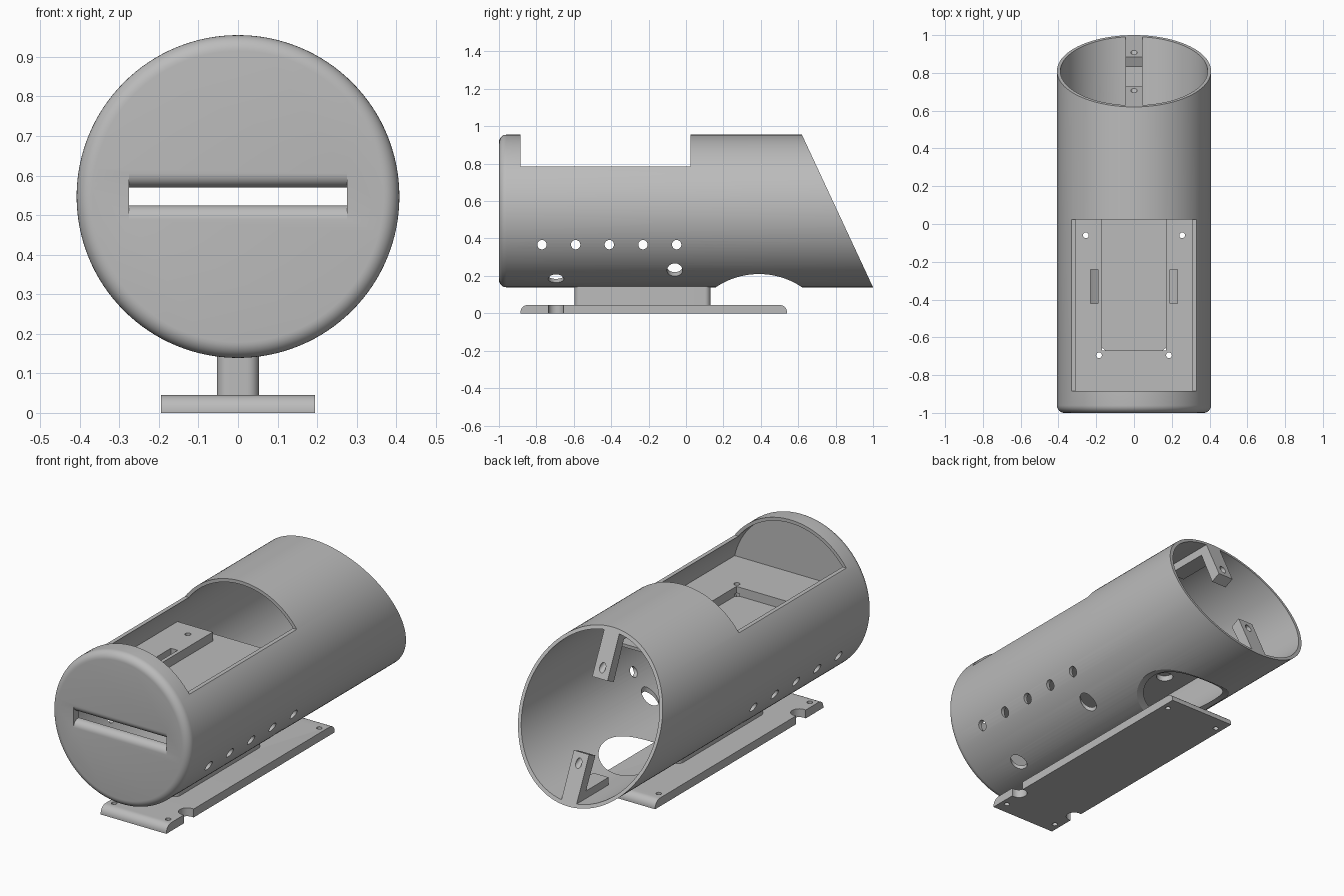
import bpy, bmesh, math
from mathutils import Matrix, Vector

if "Cube" in bpy.data.objects:
    bpy.data.objects.remove(bpy.data.objects["Cube"], do_unlink=True)

grey = bpy.data.materials.new("plain_grey")
grey.use_nodes = True
grey.diffuse_color = (0.5, 0.5, 0.5, 1)
grey.node_tree.nodes["Principled BSDF"].inputs["Base Color"].default_value = (0.5, 0.5, 0.5, 1)

AXIS_Z, R, WALL, FRONT = 0.547, 0.408, 0.018, 0.045


def make(name, bm):
    bmesh.ops.recalc_face_normals(bm, faces=bm.faces)
    me = bpy.data.meshes.new(name)
    bm.to_mesh(me)
    bm.free()
    me.materials.append(grey)
    ob = bpy.data.objects.new(name, me)
    bpy.context.collection.objects.link(ob)
    return ob


def box(name, x0, x1, y0, y1, z0, z1, round_corners=0):
    bm = bmesh.new()
    bmesh.ops.create_cube(bm, size=1)
    for v in bm.verts:
        v.co = Vector(((x0, x1)[v.co.x > 0], (y0, y1)[v.co.y > 0], (z0, z1)[v.co.z > 0]))
    if round_corners:
        upright = [e for e in bm.edges if abs(e.verts[0].co.z - e.verts[1].co.z) > 1e-4]
        bmesh.ops.bevel(bm, geom=upright, offset=round_corners, segments=8, profile=0.5, affect='EDGES')
    return make(name, bm)


def prism(name, profile, half_width):
    """Extrude a (y, z) outline across x."""
    bm = bmesh.new()
    face = bm.faces.new([bm.verts.new((-half_width, y, z)) for y, z in profile])
    side = bmesh.ops.extrude_face_region(bm, geom=[face])["geom"]
    bmesh.ops.translate(bm, vec=(2 * half_width, 0, 0),
                        verts=[v for v in side if isinstance(v, bmesh.types.BMVert)])
    return make(name, bm)


def rods(name, centres, radius, length, axis='Z', segments=32):
    """Several parallel cylinders in one mesh."""
    bm = bmesh.new()
    turn = Matrix.Rotation(math.pi / 2, 4, 'Y') if axis == 'X' else Matrix()
    for c in centres:
        bmesh.ops.create_cone(bm, cap_ends=True, segments=segments, radius1=radius, radius2=radius,
                              depth=length, matrix=Matrix.Translation(c) @ turn)
    return make(name, bm)


def cut(ob, *cutters):
    for c in cutters:
        m = ob.modifiers.new("cut", 'BOOLEAN')
        m.operation, m.solver, m.object = 'DIFFERENCE', 'EXACT', c
        bpy.context.view_layer.objects.active = ob
        bpy.ops.object.modifier_apply(modifier=m.name)


def slant(z):
    """Position of the oblique rear opening at a height."""
    return 1 - (z - 0.139) * 0.466


def arc(cy, cz, r, a0, a1, n=8):
    return [(cy + r * math.cos(math.radians(a0 + (a1 - a0) * i / n)),
             cz + r * math.sin(math.radians(a0 + (a1 - a0) * i / n))) for i in range(n + 1)]


# Tube: lathed shell with a rounded closed front and an oblique rear rim
N = 128
bm = bmesh.new()
fillet = [(y, r) for y, r in arc(-0.96, R - 0.04, 0.04, 180, 90)]
profile = fillet + [(None, R), (None, R - WALL), (-1 + FRONT, R - WALL)]
rings = []
for y, r in profile:
    ring = []
    for i in range(N):
        a = 2 * math.pi * i / N
        z = AXIS_Z + r * math.sin(a)
        ring.append(bm.verts.new((r * math.cos(a), slant(z) if y is None else y, z)))
    rings.append(ring)
for a, b in zip(rings, rings[1:]):
    for i in range(N):
        j = (i + 1) % N
        bm.faces.new((a[i], a[j], b[j], b[i]))
bm.faces.new(rings[0])
bm.faces.new(rings[-1])
tube = make("tube_body", bm)

# Platform inside the tube with a long recess
platform = box("inner_platform", -0.389, 0.389, -0.965, 0.10, 0.57, 0.635)

# Cutters
screws = [(s * x, y) for s in (-1, 1) for x, y in ((0.185, -0.695), (0.255, -0.06))]
window = box("window_cutter", -0.6, 0.6, -0.885, 0.025, 0.785, 1.2)
flare_top = arc(-1 + 0.036, AXIS_Z + 0.0225 + 0.036, 0.036, 270, 180)
flare_low = [(y, 2 * AXIS_Z - z) for y, z in reversed(flare_top)]
mouth = prism("mouth_cutter", [(-0.9, AXIS_Z + 0.0225)] + flare_top
              + [(-1.05, AXIS_Z + 0.0585), (-1.05, AXIS_Z - 0.0585)] + flare_low
              + [(-0.9, AXIS_Z - 0.0225)], 0.275)
saddle = rods("saddle_cutter", [(0, 0.39, -0.2)], 0.41, 2, 'X', 128)
access = rods("access_cutter", [(x, y, 0.2) for x, y in screws], 0.042, 0.8)
side = rods("side_hole_cutter", [(0, -0.77 + 0.18 * i, 0.367) for i in range(5)], 0.025, 2, 'X')
pilot = rods("pilot_cutter", [(x, y, 0.6) for x, y in screws], 0.015, 0.3, segments=20)
recess = box("recess_cutter", -0.17, 0.17, -0.67, 0.2, 0.587, 0.8)
step = box("step_cutter", -0.6, 0.6, 0.03, 0.2, 0.587, 0.8)
slot_l = box("left_slot_cutter", 0.19, 0.23, -0.42, -0.24, 0.5, 0.8)
slot_r = box("right_slot_cutter", -0.23, -0.19, -0.42, -0.24, 0.5, 0.8)
plate_holes = rods("plate_hole_cutter", [(s * 0.16, y, 0) for s in (-1, 1) for y in (-0.82, 0.46)],
                   0.014, 0.3, segments=20)

cut(tube, window, mouth, saddle, access, side)
cut(platform, recess, step, slot_l, slot_r, access, pilot)

# Base plate with rounded ends, and its pedestal
base = prism("base_plate", [(-0.885, 0)] + arc(-0.845, 0.005, 0.04, 180, 90)
             + arc(0.5, 0.005, 0.04, 90, 0) + [(0.54, 0)], 0.195)
cut(base, access, plate_holes)
pedestal = box("pedestal", -0.053, 0.053, -0.595, 0.13, 0.04, 0.148, 0.03)

# L-shaped lid brackets flush with the rear opening
lower = prism("lower_bracket", [(slant(0.15), 0.15), (slant(0.385), 0.385), (slant(0.385) - 0.054, 0.36),
                                (slant(0.2) - 0.06, 0.2), (0.72, 0.2), (0.72, 0.15)], 0.045)
upper = prism("upper_bracket", [(slant(0.945), 0.945), (slant(0.72), 0.72), (slant(0.72) - 0.054, 0.695),
                                (slant(0.89) - 0.06, 0.89), (0.34, 0.89), (0.34, 0.945)], 0.045)
for bracket, z in ((lower, 0.335), (upper, 0.77)):
    bm = bmesh.new()
    spot = Matrix.Translation((0, slant(z), z)) @ Matrix.Rotation(math.radians(65), 4, 'X')
    bmesh.ops.create_cone(bm, cap_ends=True, segments=20, radius1=0.017, radius2=0.017,
                          depth=0.08, matrix=spot)
    hole = make("bracket_hole_cutter", bm)
    cut(bracket, hole)
    bpy.data.objects.remove(hole, do_unlink=True)

for c in (window, mouth, saddle, access, side, pilot, recess, step, slot_l, slot_r, plate_holes):
    bpy.data.objects.remove(c, do_unlink=True)

# Smooth round surfaces, keep crisp edges
bpy.ops.object.select_all(action='DESELECT')
for ob in (tube, platform, base, pedestal, lower, upper):
    ob.select_set(True)
bpy.context.view_layer.objects.active = tube
bpy.ops.object.shade_smooth_by_angle(angle=math.radians(30))
